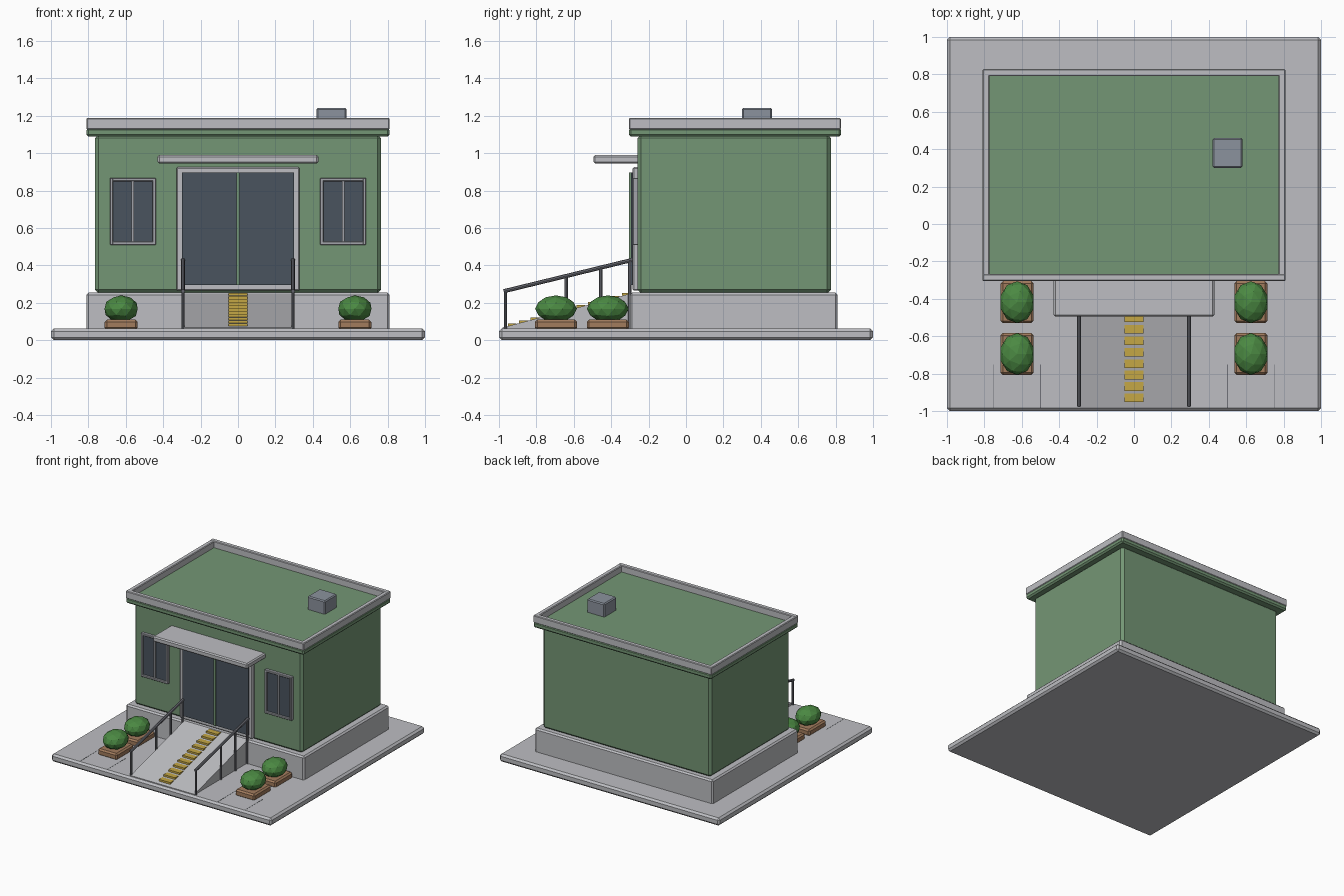
import bpy, bmesh, math
from mathutils import Matrix, Vector

if "Cube" in bpy.data.objects:
    bpy.data.objects.remove(bpy.data.objects["Cube"])


def material(name, rgb):
    m = bpy.data.materials.new(name)
    m.diffuse_color = (*rgb, 1)
    m.use_nodes = True
    m.node_tree.nodes["Principled BSDF"].inputs["Base Color"].default_value = m.diffuse_color
    return m


CONCRETE = material("concrete", (0.51, 0.515, 0.54))
GREEN = material("green wall", (0.175, 0.305, 0.178))
GLASS = material("dark glass", (0.067, 0.087, 0.112))
METAL = material("rail metal", (0.16, 0.165, 0.19))
STEEL = material("vent steel", (0.26, 0.29, 0.34))
TRIM = material("window trim", (0.36, 0.37, 0.40))
YELLOW = material("tactile yellow", (0.56, 0.39, 0.06))
WOOD = material("planter wood", (0.36, 0.20, 0.11))
LEAF = material("leaf green", (0.07, 0.25, 0.055))


def finish(name, bm, mat):
    me = bpy.data.meshes.new(name)
    bm.to_mesh(me)
    bm.free()
    me.materials.append(mat)
    ob = bpy.data.objects.new(name, me)
    bpy.context.collection.objects.link(ob)
    return ob


def box(name, mat, x, y, z, bevel=0.0):
    """Box from (min, max) ranges, with optional chamfered edges."""
    bm = bmesh.new()
    bmesh.ops.create_cube(bm, size=1)
    for v in bm.verts:
        v.co = Vector([(r[0] + r[1]) / 2 + c * (r[1] - r[0]) for r, c in zip((x, y, z), v.co)])
    if bevel:
        bmesh.ops.bevel(bm, geom=bm.edges[:], offset=bevel, segments=1, affect='EDGES')
    return finish(name, bm, mat)


def rod(name, mat, a, b, r):
    """Round bar between two points."""
    a, b = Vector(a), Vector(b)
    d = b - a
    bm = bmesh.new()
    m = Matrix.Translation((a + b) / 2) @ d.to_track_quat('Z', 'Y').to_matrix().to_4x4()
    bmesh.ops.create_cone(bm, cap_ends=True, segments=8, radius1=r, radius2=r,
                          depth=d.length, matrix=m)
    return finish(name, bm, mat)


# Ground slab, plinth and main walls
box("ground_slab", CONCRETE, (-1, 1), (-1, 1), (0, 0.063), 0.015)
box("plinth", CONCRETE, (-0.81, 0.81), (-0.30, 0.81), (0.05, 0.255), 0.012)
box("walls", GREEN, (-0.765, 0.765), (-0.26, 0.775), (0.25, 1.10), 0.02)

# Roof slab, parapet bars and rooftop vent
box("roof_slab", GREEN, (-0.81, 0.81), (-0.305, 0.83), (1.088, 1.135), 0.012)
for y in (-0.305, 0.79):
    box("parapet_long", CONCRETE, (-0.81, 0.81), (y, y + 0.038), (1.127, 1.188), 0.005)
for x in (-0.81, 0.772):
    box("parapet_short", CONCRETE, (x, x + 0.038), (-0.304, 0.827), (1.127, 1.187), 0.005)
box("roof_vent", STEEL, (0.42, 0.58), (0.30, 0.46), (1.12, 1.243), 0.008)

# Entrance: frame, glass doors, centre bar and canopy
box("door_frame", CONCRETE, (-0.33, 0.33), (-0.285, -0.25), (0.265, 0.925), 0.006)
box("door_glass", GLASS, (-0.30, 0.30), (-0.295, -0.25), (0.295, 0.897))
box("door_centre_bar", GREEN, (-0.007, 0.007), (-0.305, -0.28), (0.295, 0.897))
box("canopy", CONCRETE, (-0.43, 0.43), (-0.495, -0.25), (0.945, 0.99), 0.009)

# Windows on each side of the entrance
for s in (-1, 1):
    c = 0.562 * s
    box("window_glass", GLASS, (c - 0.11, c + 0.11), (-0.272, -0.25), (0.52, 0.86))
    for e in (-0.123, 0.105):
        box("window_side", TRIM, (c + e, c + e + 0.018), (-0.285, -0.25), (0.51, 0.868), 0.003)
    for z in (0.51, 0.85):
        box("window_rail", TRIM, (c - 0.12, c + 0.12), (-0.284, -0.25), (z, z + 0.018), 0.003)
    box("window_mullion", TRIM, (c - 0.007, c + 0.007), (-0.282, -0.25), (0.52, 0.86))

# Entrance ramp: side profile extruded across x
Y0, Y1, Z0, Z1 = -0.98, -0.295, 0.068, 0.25


def ramp_z(y):
    return Z0 + (Z1 - Z0) * (y - Y0) / (Y1 - Y0)


bm = bmesh.new()
profile = [(Y0, 0.05), (Y1, 0.05), (Y1, Z1), (Y0, Z0)]
face = bm.faces.new([bm.verts.new((-0.29, y, z)) for y, z in profile])
ext = bmesh.ops.extrude_face_region(bm, geom=[face])
bmesh.ops.translate(bm, vec=(0.58, 0, 0),
                    verts=[g for g in ext["geom"] if isinstance(g, bmesh.types.BMVert)])
bmesh.ops.recalc_face_normals(bm, faces=bm.faces)
finish("ramp", bm, CONCRETE)

# Tactile strips up the ramp
for i in range(11):
    y = -0.93 + i * 0.0612
    z = ramp_z(y)
    box("tactile_strip", YELLOW, (-0.052, 0.052), (y - 0.023, y + 0.023), (z - 0.006, z + 0.009))

# Handrails with posts on both sides of the ramp
for s in (-1, 1):
    x = 0.294 * s
    rod("handrail", METAL, (x, -0.975, 0.262), (x, -0.285, 0.43), 0.011)
    for y in (-0.965, -0.64, -0.455, -0.30):
        rod("rail_post", METAL, (x, y, 0.055), (x, y, 0.265 + 0.2435 * (y + 0.965)), 0.009)

# Planters with faceted bushes
for s in (-1, 1):
    for y in (-0.418, -0.695):
        x = 0.625 * s
        box("planter", WOOD, (x - 0.088, x + 0.088), (y - 0.112, y + 0.112), (0.055, 0.11), 0.012)
        bm = bmesh.new()
        bmesh.ops.create_icosphere(bm, subdivisions=2, radius=1)
        bmesh.ops.scale(bm, vec=(0.093, 0.112, 0.072), verts=bm.verts)
        bmesh.ops.translate(bm, vec=(x, y, 0.168), verts=bm.verts)
        finish("bush", bm, LEAF)

# Fine paving joints at the front edge
for x in (-0.75, -0.5, 0.5, 0.75):
    box("paving_joint", METAL, (x - 0.002, x + 0.002), (-0.985, -0.75), (0.058, 0.064))
